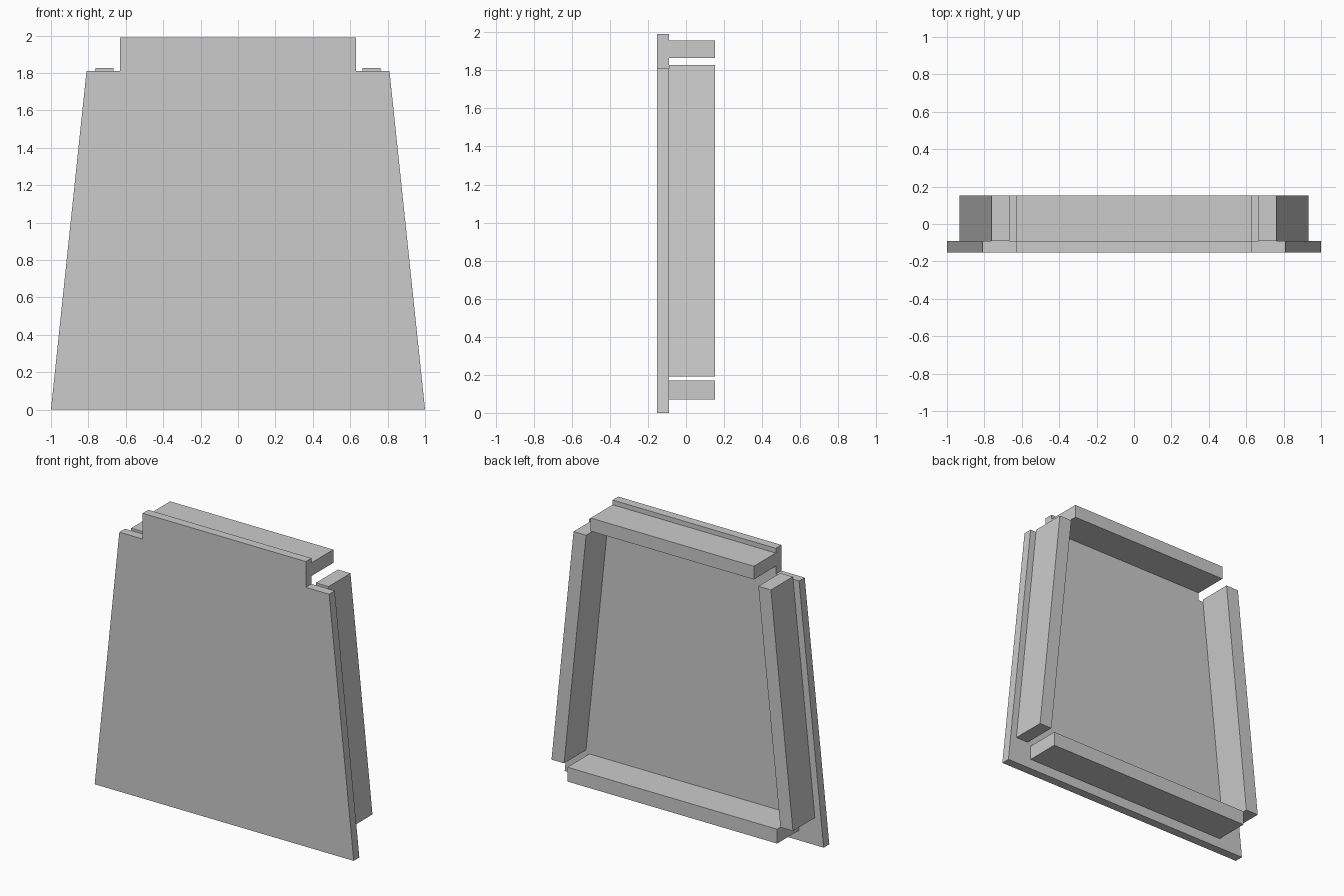
import bpy, bmesh

if "Cube" in bpy.data.objects:
    bpy.data.objects.remove(bpy.data.objects["Cube"])

BACK, PANEL_BACK, FRONT = 0.152, -0.09, -0.152


def prism(name, outline, y0, y1):
    """Extrude an x-z outline from y0 to y1."""
    bm = bmesh.new()
    face = bm.faces.new([bm.verts.new((x, y0, z)) for x, z in outline])
    ext = bmesh.ops.extrude_face_region(bm, geom=[face])
    verts = [g for g in ext["geom"] if isinstance(g, bmesh.types.BMVert)]
    bmesh.ops.translate(bm, verts=verts, vec=(0, y1 - y0, 0))
    bmesh.ops.recalc_face_normals(bm, faces=bm.faces)
    mesh = bpy.data.meshes.new(name)
    bm.to_mesh(mesh)
    bm.free()
    obj = bpy.data.objects.new(name, mesh)
    bpy.context.collection.objects.link(obj)
    return obj


def bar(name, half_width, z0, z1):
    w = half_width
    prism(name, [(-w, z0), (w, z0), (w, z1), (-w, z1)], PANEL_BACK, BACK)


# Tapered front panel with a raised tab on top
half = [(1.0, 0.0), (0.81, 1.81), (0.63, 1.81), (0.63, 1.99)]
prism("front_panel", half + [(-x, z) for x, z in reversed(half)], FRONT, PANEL_BACK)

# Horizontal ribs behind the panel
bar("top_rib", 0.63, 1.865, 1.957)
bar("bottom_rib", 0.81, 0.07, 0.17)

# Slanted side ribs, following the panel's taper
for side, s in (("left", -1), ("right", 1)):
    outline = [(0.835, 0.19), (0.932, 0.19), (0.762, 1.827), (0.665, 1.827)]
    prism(side + "_rib", [(s * x, z) for x, z in outline], PANEL_BACK, BACK)
